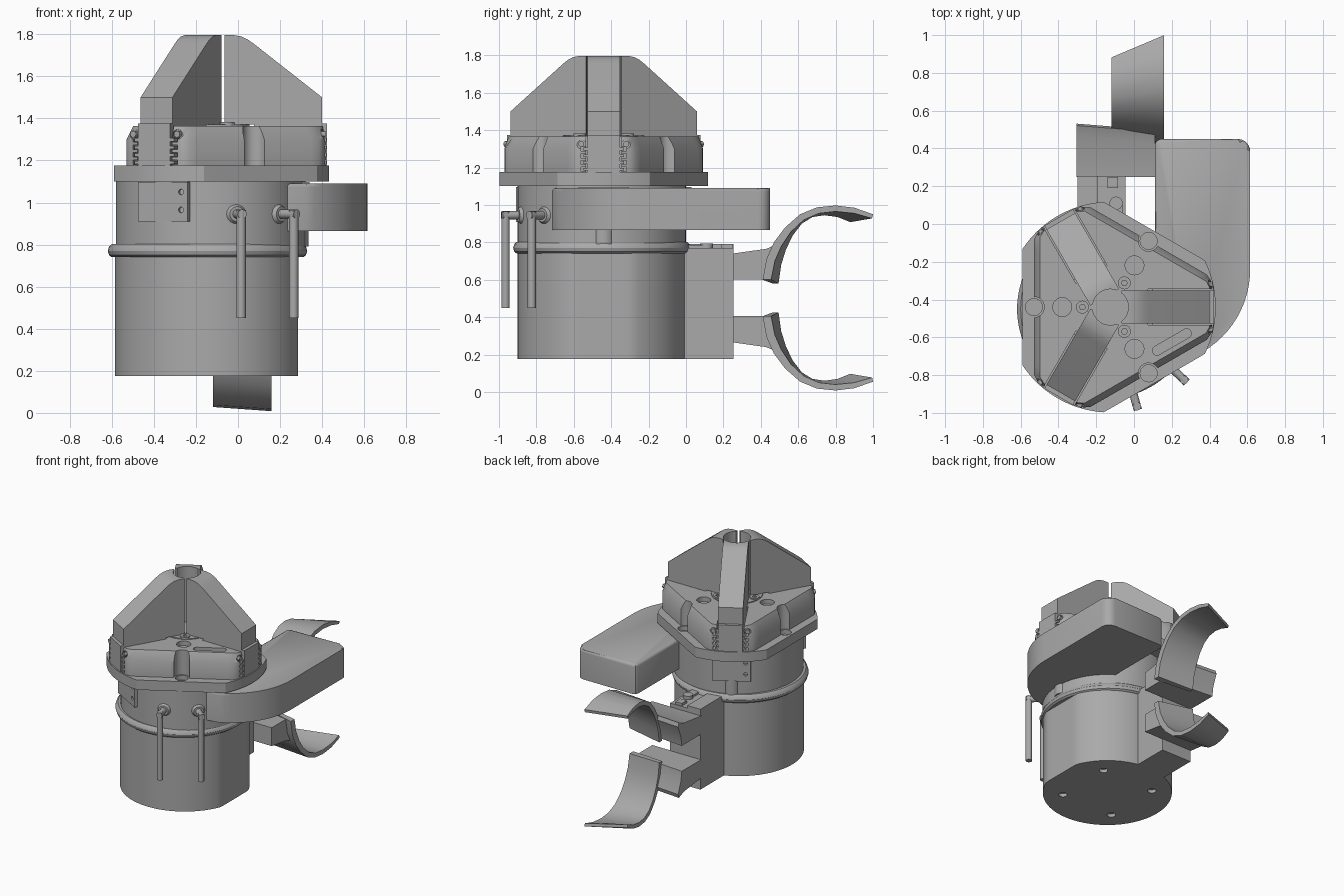
import bpy, bmesh
from math import sin, cos, pi, radians, acos, sqrt
from mathutils import Matrix, Vector

if "Cube" in bpy.data.objects:
    bpy.data.objects.remove(bpy.data.objects["Cube"], do_unlink=True)

GREY = (0.4, 0.4, 0.4, 1)
mat = bpy.data.materials.new("plain_grey")
mat.use_nodes = True
mat.diffuse_color = GREY
mat.node_tree.nodes["Principled BSDF"].inputs["Base Color"].default_value = GREY

CX, CY = -0.125, -0.44          # gripper axis
JAWS = (0, 120, 240)            # jaw directions
FLATS = (60, 180, 300)          # flat directions


def finish(name, bm):
    bmesh.ops.recalc_face_normals(bm, faces=bm.faces)
    me = bpy.data.meshes.new(name)
    bm.to_mesh(me)
    bm.free()
    me.materials.append(mat)
    ob = bpy.data.objects.new(name, me)
    bpy.context.collection.objects.link(ob)
    return ob


def prism(name, pts, a, b, axes="xyz", bevel=0):
    """Extrude a 2D outline from a to b; axes names what each coordinate is."""
    bm = bmesh.new()
    order = [axes.index(c) for c in "xyz"]
    def place(p, h):
        v = (p[0], p[1], h)
        return bm.verts.new([v[i] for i in order])
    lo, hi = [place(p, a) for p in pts], [place(p, b) for p in pts]
    bm.faces.new(lo)
    caps = [bm.faces.new(hi)]
    n = len(pts)
    for i in range(n):
        bm.faces.new((lo[i], lo[(i + 1) % n], hi[(i + 1) % n], hi[i]))
    if bevel:
        bmesh.ops.bevel(bm, geom=list(caps[0].edges), offset=bevel, segments=3, profile=0.5, affect='EDGES')
    return finish(name, bm)


def box(name, x0, x1, y0, y1, z0, z1):
    return prism(name, [(x0, y0), (x1, y0), (x1, y1), (x0, y1)], z0, z1)


def circle(x, y, r, n=32):
    return [(x + r * cos(2 * pi * i / n), y + r * sin(2 * pi * i / n)) for i in range(n)]


def rod(name, x, y, r, z0, z1, n=24):
    return prism(name, circle(x, y, r, n), z0, z1)


def bar(name, p, q, r0, r1):
    """Cylinder or cone between two points."""
    p, q = Vector(p), Vector(q)
    d = q - p
    bm = bmesh.new()
    m = Matrix.Translation((p + q) / 2) @ d.to_track_quat('Z', 'Y').to_matrix().to_4x4()
    bmesh.ops.create_cone(bm, cap_ends=True, segments=20, radius1=r0, radius2=r1, depth=d.length, matrix=m)
    return finish(name, bm)


def clipped(r, d, flats, n=96):
    """Circle of radius r cut by flats at distance d."""
    pts = []
    for i in range(n):
        a = 2 * pi * i / n
        k = max(cos(a - radians(f)) for f in flats)
        s = min(r, d / k) if k > 0 else r
        pts.append((s * cos(a), s * sin(a)))
    return pts


def spin(ob, deg):
    """Turn a part made around the origin and move it to the gripper axis."""
    ob.data.transform(Matrix.Translation((CX, CY, 0)) @ Matrix.Rotation(radians(deg), 4, 'Z'))
    return ob


def cut(ob, cutters):
    for c in cutters:
        m = ob.modifiers.new("cut", 'BOOLEAN')
        m.operation, m.object, m.solver = 'DIFFERENCE', c, 'EXACT'
    dg = bpy.context.evaluated_depsgraph_get()
    me = bpy.data.meshes.new_from_object(ob.evaluated_get(dg))
    ob.modifiers.clear()
    ob.data = me
    for c in cutters:
        bpy.data.objects.remove(c, do_unlink=True)


# Lower body with four bolt holes underneath
body = prism("lower_body", [(x - 0.135, y - 0.45) for x, y in clipped(0.45, 0.42, (0,))], 0.175, 0.76)
cut(body, [rod("hole", -0.135 + sx * 0.22, -0.45 + sy * 0.22, 0.03, 0.1, 0.2)
           for sx in (-1, 1) for sy in (-1, 1)])
rod("upper_body", -0.13, -0.45, 0.45, 0.75, 1.11, 96)

# Rounded collar ring
bm = bmesh.new()
ring = [(0.4, 0.74), (0.455, 0.74), (0.468, 0.75), (0.474, 0.77), (0.468, 0.79), (0.455, 0.803), (0.4, 0.803)]
vs = [bm.verts.new((r, 0, z)) for r, z in ring]
es = [bm.edges.new((vs[i], vs[i + 1])) for i in range(len(vs) - 1)]
bmesh.ops.spin(bm, geom=vs + es, axis=(0, 0, 1), cent=(0, 0, 0), angle=2 * pi, steps=96, use_merge=True)
finish("collar_ring", bm).data.transform(Matrix.Translation((-0.145, -0.45, 0)))
box("collar_tab", -0.57, -0.53, -0.5, -0.4, 0.78, 0.865)

# Gripper base plate with holes at the flats
plate = prism("base_plate", [(x + CX, y + CY) for x, y in clipped(0.558, 0.465, FLATS)], 1.1, 1.175)
cut(plate, [spin(rod("hole", 0.405, 0, 0.045, 1.14, 1.3), f) for f in FLATS])

# Housing with sloped upper edges, jaw channels, side notches and pockets
bm = bmesh.new()
n = 96
rings = [[bm.verts.new((x, y, z)) for x, y in clipped(r, d, FLATS, n)]
         for r, d, z in ((0.55, 0.405, 1.17), (0.55, 0.405, 1.3), (0.535, 0.372, 1.365))]
bm.faces.new(rings[0])
bm.faces.new(rings[2])
for lo, hi in zip(rings, rings[1:]):
    for i in range(n):
        bm.faces.new((lo[i], lo[(i + 1) % n], hi[(i + 1) % n], hi[i]))
housing = spin(finish("gripper_housing", bm), 0)
tools = []
for a in JAWS:
    tools.append(spin(box("channel", 0.2, 0.7, -0.095, 0.095, 1.175, 1.5), a))
    for i in range(4):
        z = 1.18 + i * 0.036
        tools.append(spin(box("groove", 0.3, 0.7, -0.122, 0.122, z, z + 0.022), a))
    for s in (-1, 1):
        tools.append(spin(prism("socket", circle(s * 0.12, 1.325, 0.024, 16), 0.52, 0.7, "yzx"), a))
for f in FLATS:
    tools.append(spin(rod("notch", 0.405, 0, 0.055, 1.1, 1.5), f))
    tools.append(spin(rod("pocket", 0.255, 0, 0.05, 1.33, 1.5), f))
slot = [(0.025 * cos(t) + (0.09 if cos(t) > 0 else -0.09), 0.025 * sin(t))
        for t in [2 * pi * (i + 0.5) / 16 for i in range(16)]]
slot = prism("slot", slot, 1.34, 1.5)
slot.data.transform(Matrix.Translation((0.2, -0.625, 0)) @ Matrix.Rotation(radians(30), 4, 'Z'))
cut(housing, tools + [slot])

# Centre cover with three screws
spin(rod("centre_cover", 0, 0, 0.18, 1.35, 1.372, 48), 0)
for f in FLATS:
    cap = spin(rod("cover_screw", 0.148, 0, 0.034, 1.36, 1.382), f)
    cut(cap, [spin(rod("hex", 0.148, 0, 0.016, 1.372, 1.4, 6), f)])

# Jaws, toothed slides, socket screws, and brackets underneath
jaw_side = [(0.06, 1.372), (0.525, 1.372), (0.525, 1.5), (0.2, 1.755), (0.17, 1.776), (0.14, 1.79), (0.1, 1.797), (0.06, 1.797)]
for a in JAWS:
    jaw = spin(prism("jaw", jaw_side, -0.0875, 0.0875, "xzy"), a)
    cut(jaw, [spin(rod("bore", 0, 0, 0.095, 1.3, 1.9, 48), 0)])
    spin(box("jaw_slide", 0.2, 0.548, -0.087, 0.087, 1.165, 1.375), a)
    for i in range(4):
        z = 1.183 + i * 0.036
        spin(box("slide_tooth", 0.22, 0.546, -0.108, 0.108, z, z + 0.015), a)
    for s in (-1, 1):
        spin(prism("side_screw", circle(s * 0.12, 1.325, 0.016, 12), 0.5, 0.54, "yzx"), a)
    bracket = spin(box("bracket", 0.3, 0.465, -0.135, 0.135, 0.91, 1.097), a)
    cut(bracket, [spin(prism("hole", circle(0.1, z, 0.014, 12), 0.44, 0.5, "yzx"), a) for z in (0.965, 1.05)])
    spin(rod("bracket_post", 0.4, 0, 0.06, 0.79, 0.92), a)

# Side arm that sweeps round from the body
arm = [(0.11, -0.2), (0.11, 0.42), (0.12, 0.44), (0.14, 0.45), (0.55, 0.45)]
arm += [(0.55 + 0.065 * sin(t), 0.385 + 0.065 * cos(t)) for t in [pi / 12 * i for i in range(1, 7)]]
arm += [(0.11 + 0.505 * cos(t), -0.24 - 0.505 * sin(t)) for t in [radians(5 * i) for i in range(14)]]
arm += [(0.2, -0.72)]
prism("side_arm", arm, 0.865, 1.09, bevel=0.018)

# L-shaped pins with conical seats on the front
for x, y in ((0.015, -0.965), (0.265, -0.825)):
    d = Vector((-0.13 - x, -0.45 - y, 0)).normalized()
    top = Vector((x, y, 0.945))
    wall = top + d * (top.xy - Vector((-0.13, -0.45))).length
    wall = wall - d * 0.44
    bar("pin_seat", wall, wall - d * 0.025, 0.052, 0.036)
    bar("pin_neck", top - d * 0.02, wall, 0.022, 0.022)
    bar("pin_leg", (x, y, 0.45), (x, y, 0.965), 0.022, 0.022)

# Rear mounting block and its small latch
box("rear_block", -0.3, -0.045, -0.1, 0.255, 0.175, 0.77)
box("block_ridge", -0.3, -0.19, 0.0, 0.255, 0.76, 0.79)
box("latch_pad", -0.14, -0.085, 0.19, 0.25, 0.76, 0.79)
rod("latch_pivot", -0.095, 0.11, 0.035, 0.76, 0.795)
box("latch_bar", -0.12, -0.06, 0.0, 0.1, 0.76, 0.785)

# Pair of curved clamp fingers, mirrored about their mid height
outer = [(0.41, 0.6), (0.43, 0.71), (0.47, 0.8), (0.53, 0.88), (0.61, 0.95), (0.7, 0.987), (0.8, 0.997), (0.9, 0.985), (1.0, 0.95)]
inner = [(0.995, 0.928), (0.9, 0.955), (0.8, 0.965), (0.71, 0.955), (0.63, 0.92), (0.56, 0.855), (0.51, 0.78), (0.475, 0.7), (0.455, 0.6)]
root = [(0.25, 0.6), (0.455, 0.6), (0.465, 0.67), (0.5, 0.76), (0.49, 0.79), (0.43, 0.765), (0.25, 0.74)]
for side in (1, -1):
    blade = prism("clamp_blade", outer + inner, -0.12, 0.16, "yzx")
    for v in blade.data.vertices:
        if v.co.x < 0:
            v.co.y = 0.47 + (v.co.y - 0.42) * 0.71
            v.co.z -= 0.02
    foot = prism("clamp_foot", root, -0.305, 0.11, "yzx")
    for v in foot.data.vertices:
        if v.co.y > 0.3:
            v.co.y += 0.015 - (v.co.x + 0.1) * 0.08
    if side < 0:
        for part in (blade, foot):
            part.data.transform(Matrix.Translation((0, 0, 1.005)) @ Matrix.Scale(-1, 4, (0, 0, 1)))
            part.data.flip_normals()

# Smooth shading with sharp edges kept
for ob in bpy.context.collection.objects:
    ob.select_set(ob.type == 'MESH' and mat.name in ob.data.materials)
bpy.context.view_layer.objects.active = body
bpy.ops.object.shade_smooth_by_angle(angle=radians(30))
